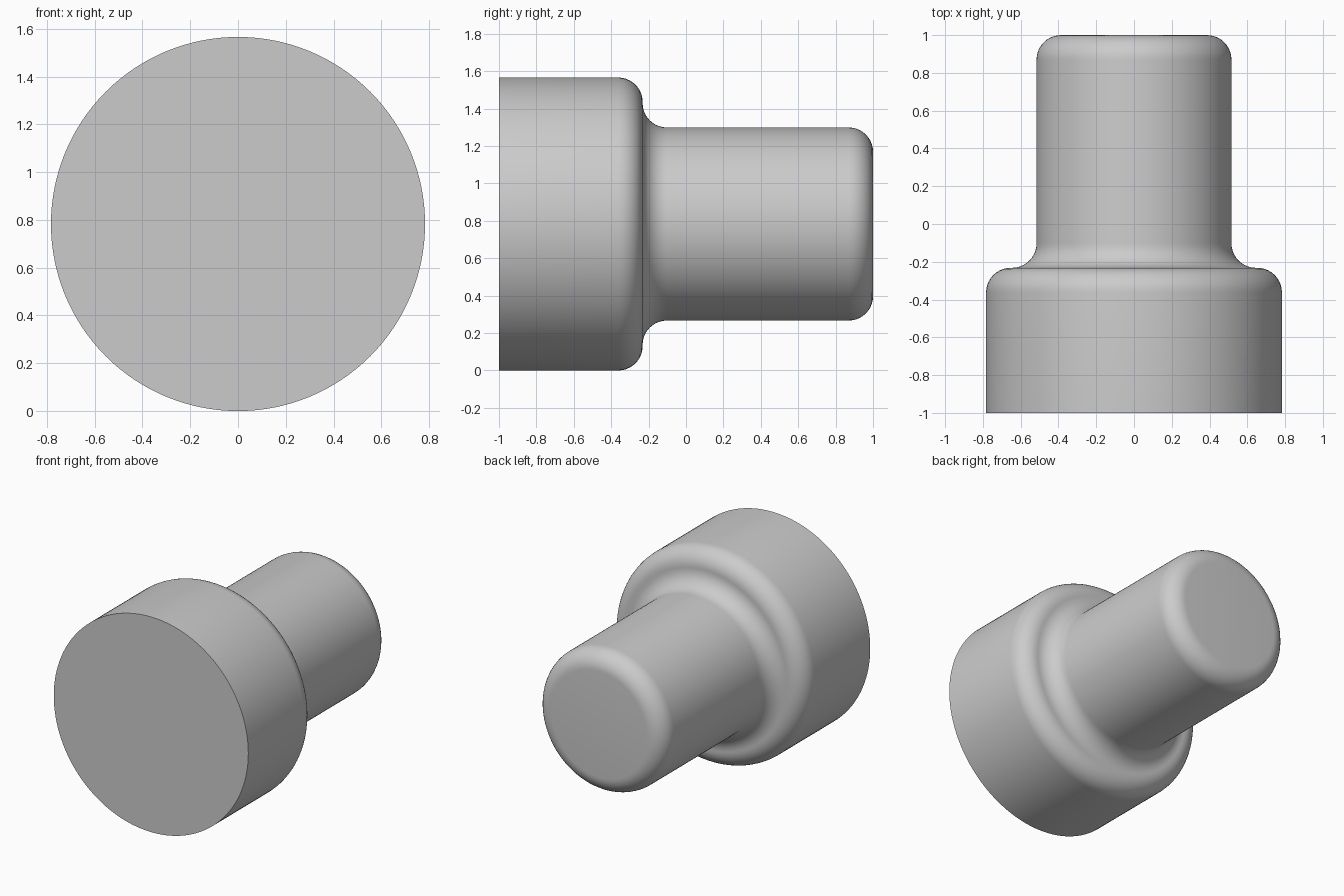
import bpy, bmesh
from math import sin, cos, pi, radians

cube = bpy.data.objects.get("Cube")
if cube:
    bpy.data.objects.remove(cube, do_unlink=True)

HEAD_R, SHAFT_R, ROUND = 0.783, 0.516, 0.13
FRONT, SHOULDER, BACK = -1.0, -0.232, 1.0
SIDES, STEPS = 128, 10

grey = bpy.data.materials.new("plain grey")
grey.use_nodes = True
colour = (0.6, 0.6, 0.6, 1)
grey.diffuse_color = colour
grey.node_tree.nodes["Principled BSDF"].inputs["Base Color"].default_value = colour


def arc(r, y, start, end):
    """Quarter round of the profile as (radius, y) points."""
    angles = [start + (end - start) * i / STEPS for i in range(STEPS + 1)]
    return [(r + ROUND * cos(a), y + ROUND * sin(a)) for a in angles]


# Profile: wide head, rounded shoulder, concave neck, rounded shaft end
profile = [(HEAD_R, FRONT)]
profile += arc(HEAD_R - ROUND, SHOULDER - ROUND, 0, pi / 2)
profile += arc(SHAFT_R + ROUND, SHOULDER + ROUND, 1.5 * pi, pi)
profile += arc(SHAFT_R - ROUND, BACK - ROUND, 0, pi / 2)

# Turn the profile around the y axis and cap both ends
bm = bmesh.new()
rings = []
for r, y in profile:
    rings.append([bm.verts.new((r * cos(2 * pi * i / SIDES), y,
                                HEAD_R + r * sin(2 * pi * i / SIDES)))
                  for i in range(SIDES)])
for a, b in zip(rings, rings[1:]):
    for i in range(SIDES):
        j = (i + 1) % SIDES
        bm.faces.new((a[i], a[j], b[j], b[i]))
bm.faces.new(rings[0])
bm.faces.new(rings[-1])
bmesh.ops.recalc_face_normals(bm, faces=bm.faces)

mesh = bpy.data.meshes.new("stepped_plug")
bm.to_mesh(mesh)
bm.free()
mesh.materials.append(grey)
plug = bpy.data.objects.new("stepped_plug", mesh)
bpy.context.collection.objects.link(plug)

# Smooth sides, sharp front rim
bpy.ops.object.select_all(action="DESELECT")
plug.select_set(True)
bpy.context.view_layer.objects.active = plug
bpy.ops.object.shade_smooth_by_angle(angle=radians(30))
